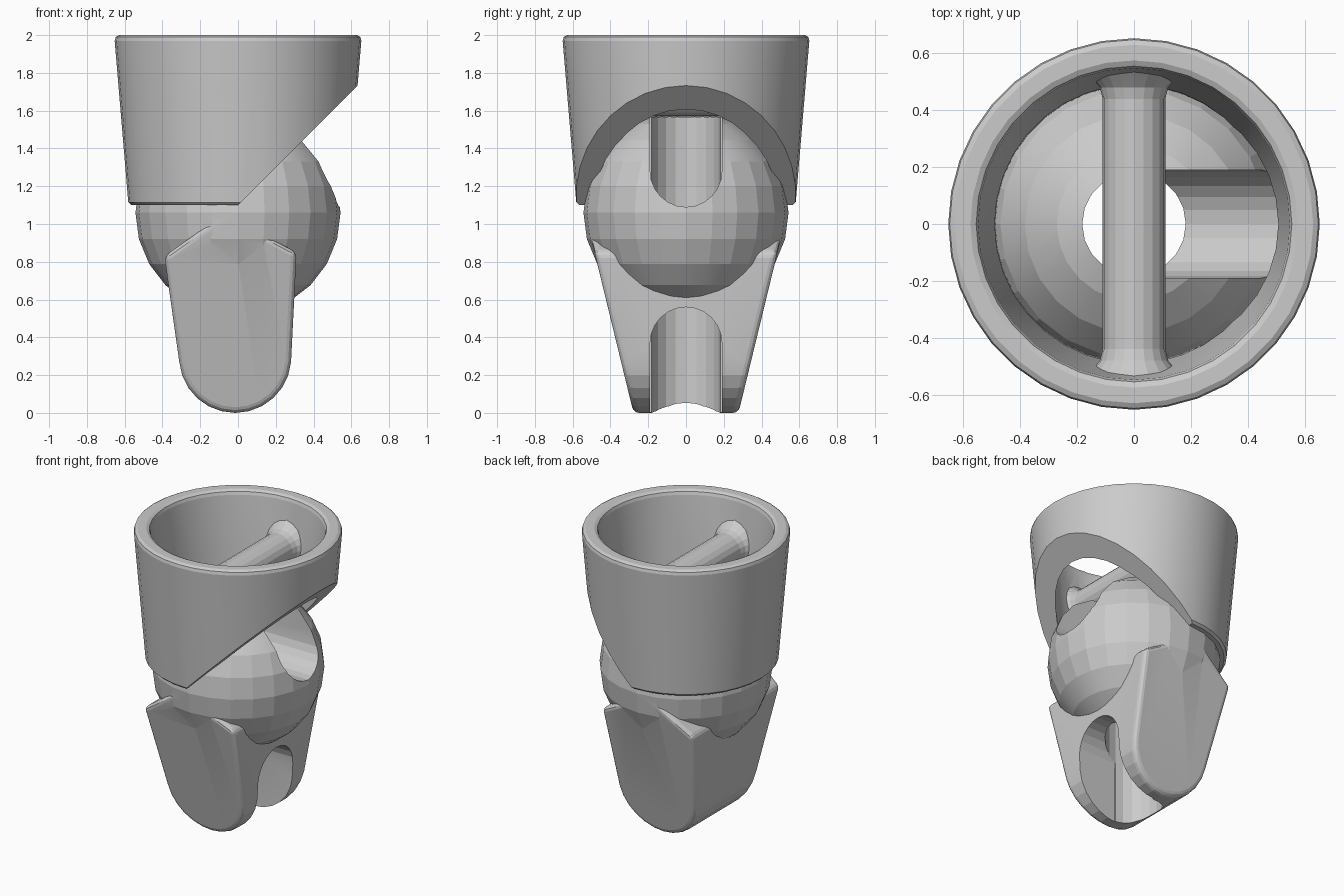
import bpy, bmesh, math
from mathutils import Vector, Matrix

if "Cube" in bpy.data.objects:
    bpy.data.objects.remove(bpy.data.objects["Cube"])


def make(name, bm):
    bmesh.ops.recalc_face_normals(bm, faces=bm.faces)
    me = bpy.data.meshes.new(name)
    bm.to_mesh(me)
    bm.free()
    ob = bpy.data.objects.new(name, me)
    bpy.context.collection.objects.link(ob)
    return ob


def lathe(name, prof, n, rot=None):
    """Closed solid of revolution from (radius, z) points, capped at both ends."""
    bm = bmesh.new()
    rings = [[bm.verts.new((r * math.cos(2 * math.pi * i / n), r * math.sin(2 * math.pi * i / n), z))
              for i in range(n)] for r, z in prof]
    for a, b in zip(rings, rings[1:]):
        for i in range(n):
            j = (i + 1) % n
            bm.faces.new((a[i], a[j], b[j], b[i]))
    bm.faces.new(rings[0])
    bm.faces.new(rings[-1])
    if rot:
        bm.transform(rot)
    return make(name, bm)


def prism(name, lower, upper):
    """Solid between two matching outlines."""
    bm = bmesh.new()
    a = [bm.verts.new(p) for p in lower]
    b = [bm.verts.new(p) for p in upper]
    bm.faces.new(a)
    bm.faces.new(b)
    for i in range(len(a)):
        j = (i + 1) % len(a)
        bm.faces.new((a[i], a[j], b[j], b[i]))
    return make(name, bm)


def apply_mods(ob):
    dg = bpy.context.evaluated_depsgraph_get()
    me = bpy.data.meshes.new_from_object(ob.evaluated_get(dg))
    ob.modifiers.clear()
    ob.data = me


def boolean(ob, other, op):
    m = ob.modifiers.new("bool", 'BOOLEAN')
    m.operation, m.object, m.solver = op, other, 'EXACT'
    apply_mods(ob)
    bpy.data.objects.remove(other)


def slot(zc, zend, r=0.19):
    """Round-ended groove running out to +x."""
    s = 1 if zend < zc else -1
    out = [(r * math.cos(math.pi * i / 12), zc + s * r * math.sin(math.pi * i / 12)) for i in range(13)]
    out += [(-r, zend), (r, zend)]
    return prism("slot_cutter", [(0, y, z) for y, z in out], [(0.8, y, z) for y, z in out])


# Ball
bm = bmesh.new()
bmesh.ops.create_uvsphere(bm, u_segments=24, v_segments=12, radius=0.543)
bm.transform(Matrix.Translation((0, 0, 1.06)))
joint = make("ball_joint_link", bm)

# Tapered leg under the ball, with flat leaning sides
outline = [(-0.39, 0.83), (-0.1, 1.035), (-0.03, 1.09), (0.03, 1.09), (0.08, 1.04), (0.14, 0.94), (0.31, 0.85)]
for i in range(13):
    a = math.radians(-5 - 170 * i / 12)
    outline.append((-0.015 + 0.297 * math.cos(a), 0.295 + 0.295 * math.sin(a)))
side = [(x, 0.278 + 0.243 * z, z) for x, z in outline]
leg = prism("leg", side, [(x, -y, z) for x, y, z in side])
bev = leg.modifiers.new("bevel", 'BEVEL')
bev.width, bev.segments, bev.limit_method, bev.angle_limit = 0.03, 3, 'ANGLE', math.radians(40)
apply_mods(leg)
boolean(joint, leg, 'UNION')

# Vertical bore and the two side grooves
boolean(joint, lathe("bore_cutter", [(0.182, -0.2), (0.182, 1.8)], 20), 'DIFFERENCE')
boolean(joint, slot(1.28, 1.8), 'DIFFERENCE')
boolean(joint, slot(0.37, -0.2), 'DIFFERENCE')

# Hollow cup with a slanted cut on the +x side
cup = lathe("cup", [(0.565, 1.1), (0.581, 1.115), (0.653, 1.97), (0.648, 1.99), (0.63, 2.0),
                    (0.575, 2.0), (0.555, 1.99), (0.548, 1.97), (0.49, 1.45), (0.485, 1.0999)], 36)
boolean_floor = cup.data
bm = bmesh.new()
bm.from_mesh(boolean_floor)
caps = [f for f in bm.faces if len(f.verts) > 4]
bmesh.ops.delete(bm, geom=caps, context='FACES_ONLY')
bmesh.ops.bridge_loops(bm, edges=[e for e in bm.edges if e.is_boundary])
bmesh.ops.recalc_face_normals(bm, faces=bm.faces)
bm.to_mesh(cup.data)
bm.free()
wedge = [(0, 1.1), (-0.2, 0.9), (1.2, 0.9), (1.2, 2.3)]
boolean(cup, prism("wedge_cutter", [(x, -1, z) for x, z in wedge],
                   [(x, 1, z) for x, z in wedge]), 'DIFFERENCE')
boolean(joint, cup, 'UNION')

# Cross pin with flared ends
pin = lathe("cross_pin", [(0.17, -0.54), (0.14, -0.505), (0.12, -0.48), (0.11, -0.44),
                          (0.11, 0.44), (0.12, 0.48), (0.14, 0.505), (0.17, 0.54)], 20,
            Matrix.Translation((0, 0, 1.68)) @ Matrix.Rotation(math.pi / 2, 4, 'X'))
boolean(joint, pin, 'UNION')

# Facets stay visible, small roundings are smoothed
bpy.context.view_layer.objects.active = joint
joint.select_set(True)
bpy.ops.object.shade_smooth_by_angle(angle=math.radians(12))
